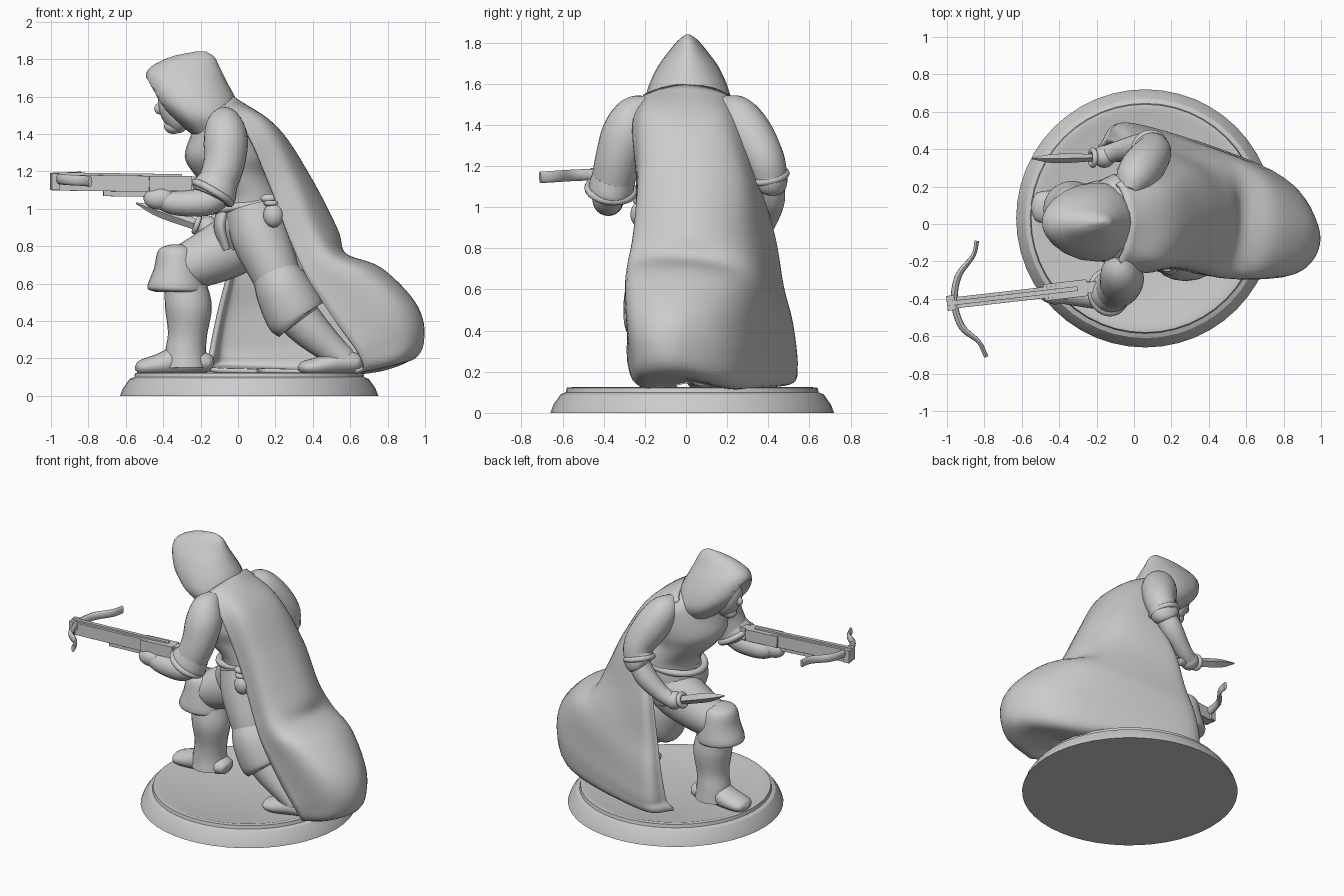
import bpy, bmesh, math
from mathutils import Vector

cube = bpy.data.objects.get("Cube")
if cube:
    bpy.data.objects.remove(cube, do_unlink=True)

grey = bpy.data.materials.new("stone grey")
grey.use_nodes = True
grey.diffuse_color = (0.6, 0.6, 0.6, 1)
grey.node_tree.nodes["Principled BSDF"].inputs["Base Color"].default_value = grey.diffuse_color


def finish(obj, name, angle=40):
    obj.name = name
    obj.data.name = name
    obj.data.materials.clear()
    obj.data.materials.append(grey)
    bpy.ops.object.select_all(action="DESELECT")
    obj.select_set(True)
    bpy.context.view_layer.objects.active = obj
    bpy.ops.object.shade_smooth_by_angle(angle=math.radians(angle))
    return obj


def smooth_path(points, steps):
    """Catmull-Rom interpolation of tuples of any length."""
    points = [Vector(p) for p in points]
    ends = [points[0] * 2 - points[1]] + points + [points[-1] * 2 - points[-2]]
    result = []
    for a, b, c, d in zip(ends, ends[1:], ends[2:], ends[3:]):
        for i in range(steps):
            t = i / steps
            result.append(b + (c - a) * t / 2 + (a * 2 - b * 5 + c * 4 - d) * t * t / 2
                          + (b * 3 - a - c * 3 + d) * t ** 3 / 2)
    return result + [points[-1]]


def skin(name, rows, closed=True, angle=40):
    """Bridge equal rows of positions into one surface."""
    bm = bmesh.new()
    grid = [[bm.verts.new(p) for p in row] for row in rows]
    count = len(grid[0])
    for low, high in zip(grid, grid[1:]):
        for i in range(count if closed else count - 1):
            j = (i + 1) % count
            bm.faces.new((low[i], low[j], high[j], high[i]))
    if closed:
        bm.faces.new(grid[0])
        bm.faces.new(grid[-1])
    bmesh.ops.recalc_face_normals(bm, faces=bm.faces)
    mesh = bpy.data.meshes.new(name)
    bm.to_mesh(mesh)
    bm.free()
    obj = bpy.data.objects.new(name, mesh)
    bpy.context.collection.objects.link(obj)
    return finish(obj, name, angle)


def loft(name, sections, level=False, reference=(0, 1, 0), sides=24, steps=5, blunt=1):
    """Sections are x, y, z, radius and an optional second radius.
    Level rings stay horizontal; the others stand across the path.
    A blunt value below one squares off the front of each ring."""
    path = smooth_path([s if len(s) > 4 else (*s, s[3]) for s in sections], steps)
    rows = []
    for i, p in enumerate(path):
        tangent = (path[min(i + 1, len(path) - 1)] - path[max(i - 1, 0)]).to_3d().normalized()
        if level:
            u, v = Vector((0, 1, 0)), Vector((1, 0, 0))
        else:
            u = Vector(reference)
            u = (u - tangent * u.dot(tangent)).normalized()
            v = tangent.cross(u)
        ring = []
        for k in range(sides):
            a = math.tau * k / sides
            c = math.cos(a)
            if c < 0:
                c = -abs(c) ** blunt
            ring.append(p.to_3d() + v * max(p[3], .003) * c + u * max(p[4], .003) * math.sin(a))
        rows.append(ring)
    return skin(name, rows)


def ball(name, centre, radii, tilt=0):
    bpy.ops.mesh.primitive_uv_sphere_add(segments=24, ring_count=16, location=centre,
                                         rotation=(0, tilt, 0))
    obj = bpy.context.object
    obj.scale = radii
    return finish(obj, name)


def band(name, centre, radius, thickness, direction, stretch=1):
    bpy.ops.mesh.primitive_torus_add(major_radius=radius, minor_radius=thickness,
                                     major_segments=32, minor_segments=10, location=centre)
    obj = bpy.context.object
    obj.rotation_euler = Vector(direction).to_track_quat("Z", "Y").to_euler()
    obj.scale.y = stretch
    return finish(obj, name)


def bar(name, start, end, width, height):
    start, end = Vector(start), Vector(end)
    bpy.ops.mesh.primitive_cube_add(size=1, location=(start + end) / 2)
    obj = bpy.context.object
    obj.scale = ((end - start).length, width, height)
    obj.rotation_euler = (end - start).to_track_quat("X", "Z").to_euler()
    bevel = obj.modifiers.new("bevel", "BEVEL")
    bevel.width = .008
    return finish(obj, name)


# Round plinth with a rim and a slightly sunken top
profile = [(.69, 0), (.675, .04), (.64, .09), (.615, .1), (.61, .122), (.585, .125), (.555, .115), (.01, .122)]
skin("plinth", [[(.06 + r * math.cos(math.tau * k / 48), .03 + r * math.sin(math.tau * k / 48), z)
                 for k in range(48)] for r, z in profile], angle=30)

# Torso and belt
loft("torso", [(.03, .04, .78, .1, .13), (.06, .05, .9, .18, .2), (.06, .05, 1.05, .17, .2),
               (-.03, .03, 1.18, .2, .22), (-.06, .02, 1.28, .225, .25), (-.07, .02, 1.4, .18, .25),
               (-.07, .02, 1.49, .15, .23), (-.1, .01, 1.56, .12, .15)], level=True)
band("belt", (.06, .05, 1.02), .185, .022, (-.15, 0, 1), 1.12)
loft("tunic_flap", [(-.07, 0, 1.0, .04, .1), (-.09, 0, .9, .04, .11), (-.06, 0, .78, .03, .08)])

# Hood, hollowed in front of the face
hood = loft("hood", [(-.13, .01, 1.4, .12, .17), (-.18, .01, 1.49, .18, .21), (-.23, .01, 1.58, .22, .195),
                     (-.275, .01, 1.68, .215, .15), (-.285, .01, 1.75, .19, .1),
                     (-.245, .01, 1.81, .12, .05), (-.2, .01, 1.84, .03, .01)], level=True, blunt=.7)
cutter = ball("hood_cutter", (-.45, .01, 1.53), (.09, .13, .2), math.radians(-28))
cut = hood.modifiers.new("opening", "BOOLEAN")
cut.operation = "DIFFERENCE"
cut.object = cutter
bpy.context.view_layer.objects.active = hood
bpy.ops.object.modifier_apply(modifier=cut.name)
bpy.data.objects.remove(cutter, do_unlink=True)
ball("face", (-.345, .01, 1.53), (.075, .09, .13), math.radians(-20))
ball("nose", (-.42, .01, 1.535), (.028, .022, .03))
ball("chin", (-.345, .01, 1.44), (.05, .05, .04))

# Long cloak: each row runs from the right edge round the back to the left edge
cloak_rows = [
    [(-.08, -.2, 1.54), (-.05, -.12, 1.57), (-.03, .0, 1.59), (-.05, .13, 1.57), (-.08, .2, 1.54)],
    [(.05, -.25, 1.4), (.15, -.18, 1.45), (.2, .02, 1.43), (.17, .18, 1.42), (.03, .27, 1.4)],
    [(.17, -.23, 1.12), (.3, -.19, 1.17), (.37, .05, 1.18), (.31, .26, 1.13), (.1, .35, 1.1)],
    [(.27, -.24, .85), (.42, -.22, .88), (.52, .04, .89), (.41, .28, .86), (.06, .42, .85)],
    [(.36, -.26, .65), (.51, -.25, .74), (.57, .04, .75), (.5, .31, .7), (.03, .46, .62)],
    [(.44, -.27, .52), (.68, -.26, .65), (.76, .03, .67), (.63, .3, .59), (.01, .5, .46)],
    [(.54, -.275, .37), (.85, -.25, .48), (.93, .01, .49), (.71, .28, .42), (.0, .52, .32)],
    [(.64, -.27, .23), (.91, -.22, .31), (.975, -.02, .33), (.74, .27, .27), (.0, .525, .22)],
    [(.66, -.22, .14), (.84, -.19, .18), (.92, -.02, .2), (.69, .26, .14), (.0, .5, .15)],
]
# The left edge curls inward towards the hem, and the hem tucks under
for i, row in enumerate(cloak_rows):
    row.append(Vector(row[-1]) + Vector((-.16, -.11, 0)) * (i / 8) - Vector((.01, 0, .005)))
cloak_rows.append([Vector(p).lerp((.35, .12, .115), .5) for p in cloak_rows[-1]])
columns = zip(*[smooth_path(row, 8) for row in cloak_rows])
cloak = skin("cloak", [smooth_path(column, 6) for column in columns], closed=False, angle=60)
shell = cloak.modifiers.new("thickness", "SOLIDIFY")
shell.thickness = .025
shell.offset = 0

# Arms with cuffs, forearms and fists
loft("right_upper_arm", [(-.06, -.17, 1.5, .05), (-.07, -.24, 1.45, .1), (-.065, -.29, 1.36, .118),
                         (-.075, -.33, 1.24, .11), (-.12, -.36, 1.1, .105)])
loft("right_cuff", [(-.1, -.35, 1.15, .105), (-.13, -.365, 1.09, .125, .11), (-.145, -.37, 1.06, .1)])
band("right_cuff_rim", (-.135, -.365, 1.085), .11, .02, (-.5, -.1, -.85))
loft("right_forearm", [(-.1, -.37, 1.07, .07), (-.18, -.38, 1.035, .075), (-.33, -.37, 1.03, .065),
                       (-.42, -.37, 1.05, .05)])
ball("right_fist", (-.42, -.375, 1.055), (.085, .055, .06))
loft("left_upper_arm", [(-.03, .17, 1.5, .05), (.0, .24, 1.45, .1), (.05, .31, 1.35, .115),
                        (.1, .38, 1.23, .1), (.09, .41, 1.12, .085)])
loft("left_cuff", [(.1, .385, 1.2, .09), (.08, .41, 1.13, .1, .085), (.06, .41, 1.1, .07)])
band("left_cuff_rim", (.085, .4, 1.15), .088, .018, (-.3, .2, -1))
loft("left_forearm", [(.08, .41, 1.12, .07), (.02, .41, 1.03, .07), (-.08, .39, .94, .055), (-.15, .37, .9, .05)])
ball("left_fist", (-.16, .36, .9), (.06, .06, .06))

# Dagger held low in the left hand
band("dagger_guard", (-.22, .355, .915), .04, .015, (-.94, 0, .33))
loft("dagger_grip", [(-.06, .36, .86, .02), (-.08, .36, .865, .028), (-.22, .355, .915, .02)])
loft("dagger_blade", [(-.22, .355, .915, .03, .02), (-.42, .35, .985, .03, .025), (-.545, .35, 1.03, .004)], sides=4)

# Crossbow pointing forward in the right hand
bar("crossbow_stock", (-.2, -.335, 1.13), (-.99, -.425, 1.14), .06, .085)
bar("crossbow_rail", (-.3, -.345, 1.175), (-.99, -.425, 1.185), .025, .02)
bar("crossbow_lower_grip", (-.4, -.36, 1.08), (-.72, -.395, 1.085), .035, .035)
bar("crossbow_lock", (-.25, -.34, 1.135), (-.48, -.367, 1.135), .09, .08)
bar("crossbow_nose", (-.96, -.42, 1.145), (-1, -.425, 1.145), .08, .09)
limb = [(-.84, -.09, 1.17), (-.86, -.17, 1.17), (-.94, -.28, 1.165), (-.96, -.42, 1.16),
        (-.92, -.55, 1.155), (-.83, -.63, 1.15), (-.79, -.71, 1.145)]
loft("crossbow_limb", [(*p, .012 + .006 * (i in (2, 3, 4)), .028) for i, p in enumerate(limb)],
     reference=(0, 0, 1), sides=12)

# Right pouch on the belt
ball("pouch", (.19, -.22, .965), (.055, .05, .065))
band("pouch_tie", (.18, -.215, 1.03), .028, .015, (0, 0, 1))
ball("pouch_top", (.165, -.21, 1.055), (.045, .03, .025))

# Bent left leg, foot forward
loft("left_thigh", [(.12, .1, .92, .16), (-.02, .1, .81, .165), (-.2, .09, .72, .14), (-.33, .08, .68, .11),
                    (-.39, .08, .68, .07)])
loft("left_knee_cuff", [(-.32, .08, .81, .04, .05), (-.325, .08, .78, .1, .11), (-.325, .08, .68, .125, .135),
                        (-.33, .08, .58, .155, .15), (-.31, .08, .555, .13)], level=True)
loft("left_boot_leg", [(-.28, .08, .58, .115), (-.265, .08, .47, .125), (-.27, .085, .33, .105),
                       (-.28, .09, .23, .11), (-.28, .09, .15, .12)])
loft("left_foot", [(-.13, .09, .17, .02), (-.16, .09, .175, .05, .075), (-.3, .09, .19, .08, .085),
                   (-.42, .09, .165, .06, .09), (-.52, .09, .15, .04, .075), (-.55, .09, .145, .01)])

# Trailing right leg, foot behind
loft("right_thigh", [(.08, -.06, 1.0, .15), (.12, -.09, .85, .155), (.19, -.13, .68, .135), (.26, -.15, .5, .11)])
loft("right_knee_cuff", [(.19, -.14, .67, .12), (.24, -.15, .57, .15), (.31, -.15, .43, .16, .15),
                         (.33, -.15, .4, .12)])
loft("right_boot_leg", [(.27, -.15, .48, .12), (.38, -.15, .36, .105), (.5, -.15, .25, .08), (.57, -.15, .19, .07)])
loft("right_foot", [(.67, -.13, .17, .02), (.64, -.13, .175, .05, .07), (.54, -.14, .18, .065, .085),
                    (.42, -.15, .155, .05, .09), (.35, -.15, .15, .035, .075), (.32, -.15, .145, .01)])
